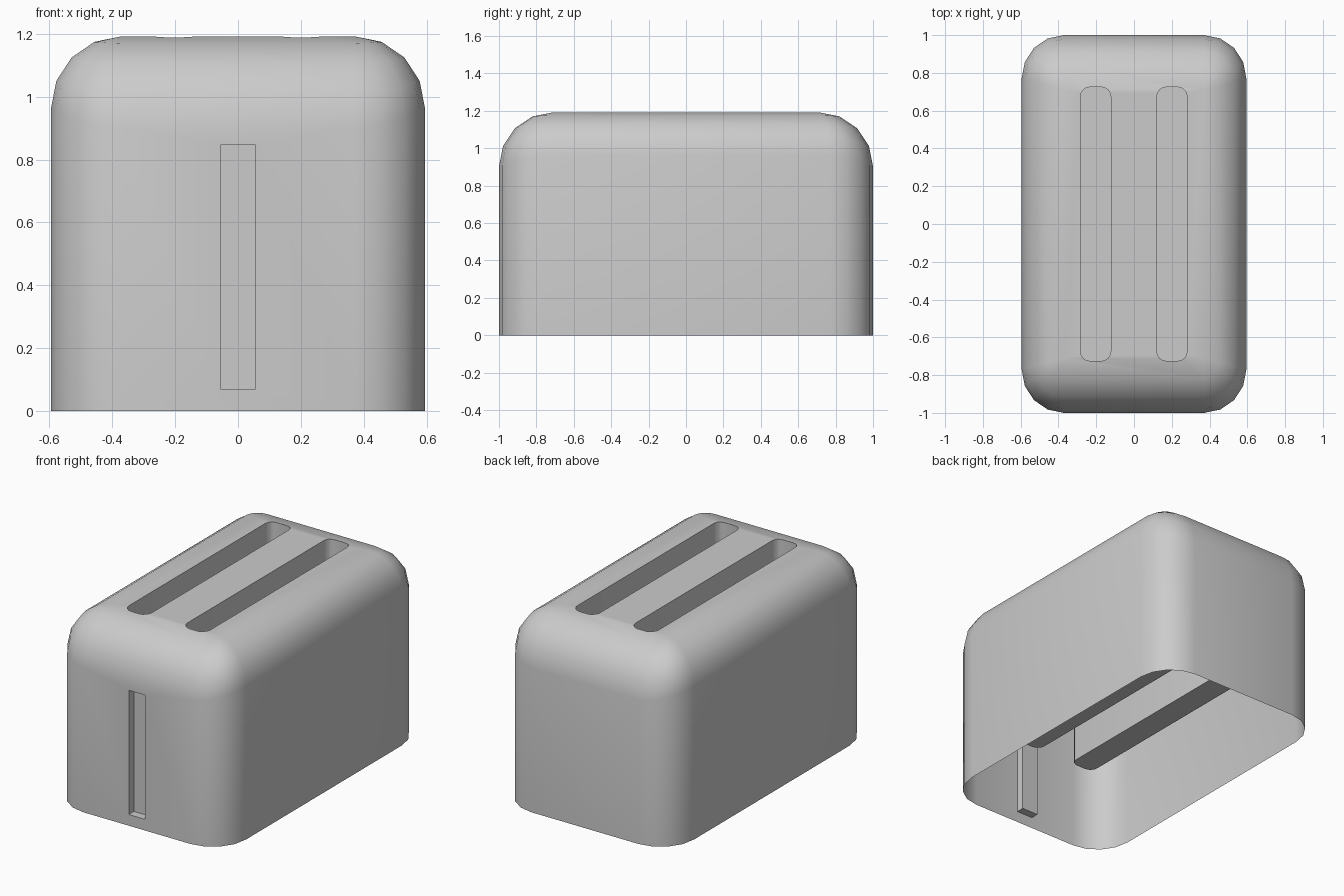
import bpy, bmesh
from math import sin, cos, pi

if "Cube" in bpy.data.objects:
    bpy.data.objects.remove(bpy.data.objects["Cube"])

HX, HY, H = 0.595, 1.0, 1.192      # half width, half length, height
RX, RY, RTOP = 0.224, 0.23, 0.29   # corner radii in x and y, end-to-top radius
SEG = 4


def new_object(name, bm):
    bmesh.ops.recalc_face_normals(bm, faces=bm.faces)
    mesh = bpy.data.meshes.new(name)
    bm.to_mesh(mesh)
    bm.free()
    obj = bpy.data.objects.new(name, mesh)
    bpy.context.collection.objects.link(obj)
    return obj


def loft(bm, rings):
    """Closed solid through a stack of equal-length rings."""
    rings = [[bm.verts.new(p) for p in r] for r in rings]
    n = len(rings[0])
    for a, b in zip(rings, rings[1:]):
        for i in range(n):
            j = (i + 1) % n
            bm.faces.new((a[i], a[j], b[j], b[i]))
    bm.faces.new(rings[0])
    bm.faces.new(rings[-1])


def rounded_ring(cx, cy, rx, ry, height, seg=SEG, x0=0):
    """Rounded rectangle; height(t) gives z for each corner angle."""
    pts = []
    for k, (sx, sy) in enumerate([(1, 1), (-1, 1), (-1, -1), (1, -1)]):
        for i in range(seg + 1):
            t = (k + i / seg) * pi / 2
            pts.append((x0 + sx * cx + rx * cos(t), sy * cy + ry * sin(t), height(t)))
    return pts


# Toaster body: straight walls, then quarter-round shoulders up to the flat top
rings = [rounded_ring(HX - RX, HY - RY, RX, RY, lambda t: 0)]
for i in range(SEG + 1):
    a = i / SEG * pi / 2
    c, s = cos(a), sin(a)

    def shoulder(t):
        r = RY + (RTOP - RY) * sin(t) ** 2
        return H - r + r * s

    cy = HY - RTOP * (1 - c) - RY * c
    rings.append(rounded_ring(HX - RX, cy, RX * c, RY * c, shoulder))
bm = bmesh.new()
loft(bm, rings)
bmesh.ops.remove_doubles(bm, verts=bm.verts, dist=1e-4)
body = new_object("toaster_body", bm)

# Cutter: two bread slots and the shallow lever groove in the front
bm = bmesh.new()
for x in (-0.203, 0.201):
    loft(bm, [rounded_ring(0.03, 0.675, 0.05, 0.05, lambda t: z, x0=x) for z in (0.345, 1.4)])
loft(bm, [[(x, y, z) for x, z in ((-0.056, 0.07), (0.056, 0.07), (0.056, 0.847), (-0.056, 0.847))]
          for y in (-1.1, -0.95)])
cutter = new_object("slot_cutter", bm)
cutter.hide_render = True

mod = body.modifiers.new("slots", 'BOOLEAN')
mod.operation = 'DIFFERENCE'
mod.solver = 'EXACT'
mod.object = cutter
bpy.context.view_layer.objects.active = body
body.select_set(True)
cutter.select_set(False)
bpy.ops.object.modifier_apply(modifier=mod.name)
bpy.data.objects.remove(cutter)

# Open underside
bm = bmesh.new()
bm.from_mesh(body.data)
base = [f for f in bm.faces if all(v.co.z < 1e-4 for v in f.verts)]
bmesh.ops.delete(bm, geom=base, context='FACES')
bm.to_mesh(body.data)
bm.free()

bpy.ops.object.shade_smooth_by_angle(angle=pi / 5)
